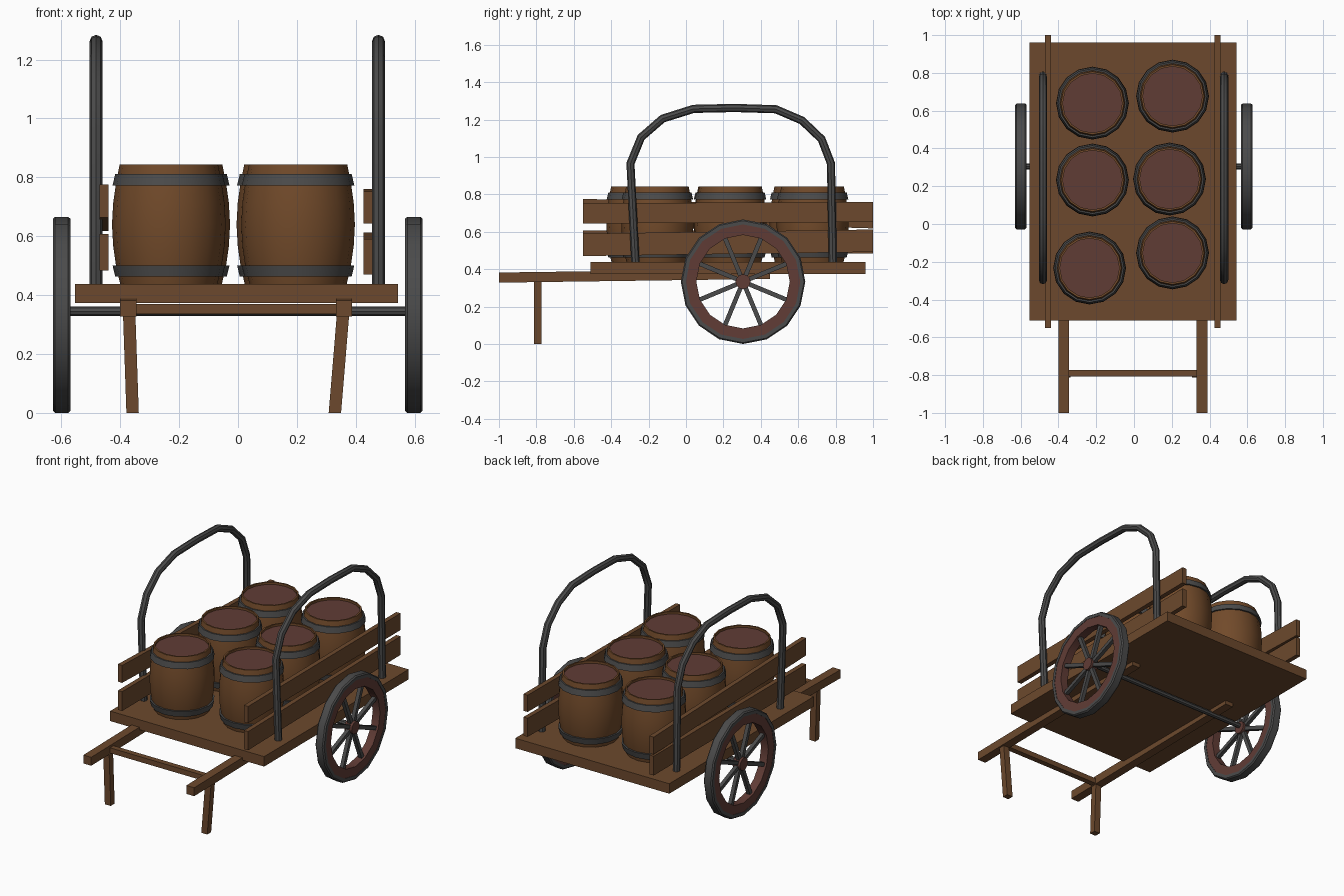
import bpy, bmesh, math
from mathutils import Vector

if "Cube" in bpy.data.objects:
    bpy.data.objects.remove(bpy.data.objects["Cube"])


def material(name, rgb):
    m = bpy.data.materials.new(name)
    m.diffuse_color = (*rgb, 1)
    m.use_nodes = True
    m.node_tree.nodes["Principled BSDF"].inputs["Base Color"].default_value = m.diffuse_color
    return m


WOOD = material("brown wood", (0.150, 0.066, 0.026))
STAVE = material("barrel wood", (0.165, 0.068, 0.023))
RED = material("red brown wood", (0.118, 0.045, 0.036))
IRON = material("dark iron", (0.070, 0.070, 0.070))


def finish(name, bm, mats, smooth=False):
    bmesh.ops.recalc_face_normals(bm, faces=bm.faces)
    me = bpy.data.meshes.new(name)
    bm.to_mesh(me)
    bm.free()
    for m in mats:
        me.materials.append(m)
    ob = bpy.data.objects.new(name, me)
    bpy.context.collection.objects.link(ob)
    if smooth:
        shade(ob)
    return ob


def shade(ob):
    bpy.ops.object.select_all(action='DESELECT')
    ob.select_set(True)
    bpy.context.view_layer.objects.active = ob
    bpy.ops.object.shade_smooth_by_angle(angle=math.radians(32))


def add_beam(bm, p0, p1, u, v):
    """Box from p0 to p1, with half-extent vectors u and v at both ends."""
    u, v = Vector(u), Vector(v)
    rings = [[bm.verts.new(Vector(p) + a * u + b * v)
              for a, b in ((-1, -1), (1, -1), (1, 1), (-1, 1))] for p in (p0, p1)]
    a, b = rings
    bm.faces.new(a)
    bm.faces.new(b)
    for i in range(4):
        j = (i + 1) % 4
        bm.faces.new((a[i], a[j], b[j], b[i]))


def beam(name, p0, p1, u, v, mat):
    bm = bmesh.new()
    add_beam(bm, p0, p1, u, v)
    return finish(name, bm, [mat])


def lathe(name, profile, center, mats, n=16, axis='z', closed=False, rule=None):
    """Spin (radius, height) points round the z or x axis."""
    bm = bmesh.new()
    c = Vector(center)
    rings = []
    for i in range(n):
        t = 2 * math.pi * i / n
        ring = []
        for r, h in profile:
            a, b = r * math.cos(t), r * math.sin(t)
            ring.append(bm.verts.new(c + Vector((a, b, h) if axis == 'z' else (h, a, b))))
        rings.append(ring)
    m = len(profile)
    for i in range(n):
        a, b = rings[i], rings[(i + 1) % n]
        for k in range(m if closed else m - 1):
            l = (k + 1) % m
            f = bm.faces.new((a[k], b[k], b[l], a[l]))
            f.material_index = rule(k) if rule else 0
    bmesh.ops.remove_doubles(bm, verts=bm.verts, dist=1e-5)
    return finish(name, bm, mats, True)


# Cart bed
beam("bed", (-0.005, -0.51, 0.405), (-0.005, 0.96, 0.405), (0.548, 0, 0), (0, 0, 0.032), WOOD)

# Handles, front legs and crossbar
for side, x, leg_top, leg_foot in (("left", -0.373, -0.370, -0.358), ("right", 0.360, 0.358, 0.329)):
    beam(side + "_handle", (x, -1.0, 0.355), (x, 0.45, 0.375), (0.028, 0, 0), (0, 0, 0.027), WOOD)
    beam(side + "_front_leg", (leg_foot, -0.793, 0), (leg_top, -0.793, 0.35),
         (0.021, 0, 0), (0, 0.020, 0), WOOD)
beam("crossbar", (-0.36, -0.79, 0.353), (0.345, -0.79, 0.353), (0, 0.018, 0), (0, 0, 0.017), WOOD)

# Side rails: x, z centre at front, z centre at back
for name, x, z0, z1, hz in (("left_upper_rail", -0.455, 0.720, 0.674, 0.056),
                            ("left_lower_rail", -0.455, 0.545, 0.545, 0.062),
                            ("right_upper_rail", 0.442, 0.698, 0.706, 0.054),
                            ("right_lower_rail", 0.442, 0.530, 0.552, 0.060)):
    beam(name, (x, -0.55, z0), (x, 1.0, z1), (0.015, 0, 0), (0, 0, hz), WOOD)

# Iron hoops above the sides
HOOP = [(-0.270, 0.43), (-0.297, 0.965), (-0.24, 1.105), (-0.125, 1.205), (0.04, 1.257),
        (0.26, 1.262), (0.48, 1.255), (0.62, 1.195), (0.725, 1.095), (0.775, 0.965), (0.785, 0.43)]
for side, x in (("left", -0.482), ("right", 0.477)):
    cu = bpy.data.curves.new(side + "_hoop", 'CURVE')
    cu.dimensions = '3D'
    cu.bevel_depth = 0.022
    cu.bevel_resolution = 2
    cu.use_fill_caps = True
    sp = cu.splines.new('POLY')
    sp.points.add(len(HOOP) - 1)
    for p, (y, z) in zip(sp.points, HOOP):
        p.co = (x, y, z, 1)
    cu.materials.append(IRON)
    ob = bpy.data.objects.new(side + "_hoop", cu)
    bpy.context.collection.objects.link(ob)
    bpy.ops.object.select_all(action='DESELECT')
    ob.select_set(True)
    bpy.context.view_layer.objects.active = ob
    bpy.ops.object.convert(target='MESH')
    shade(bpy.context.view_layer.objects.active)

# Axle and wheels
WY, WZ = 0.305, 0.333
lathe("axle", [(0, -0.58), (0.016, -0.58), (0.016, 0.58), (0, 0.58)], (0, WY, 0.345), [IRON], 8, 'x')
for side, x in (("left", -0.599), ("right", 0.597)):
    c = (x, WY, WZ)
    lathe(side + "_wheel_rim", [(0.250, -0.026), (0.316, -0.028), (0.316, 0.028), (0.250, 0.026)],
          c, [RED], 16, 'x', True)
    lathe(side + "_tyre", [(0.306, -0.030), (0.326, -0.030), (0.333, -0.022), (0.333, 0.022),
                           (0.326, 0.030), (0.306, 0.030)], c, [IRON], 16, 'x', True)
    lathe(side + "_hub", [(0, -0.027), (0.040, -0.027), (0.040, 0.027), (0, 0.027)], c, [RED], 12, 'x')
    bm = bmesh.new()
    for i in range(8):
        t = math.radians(22.5 + 45 * i)
        d = Vector((0, math.cos(t), math.sin(t)))
        w = Vector((0, -math.sin(t), math.cos(t)))
        add_beam(bm, Vector(c) + 0.03 * d, Vector(c) + 0.26 * d, w * 0.012, (0.012, 0, 0))
    finish(side + "_spokes", bm, [IRON])

# Barrels: bulged staves, recessed red lid, two iron bands
BODY = [(0, 0), (0.165, 0), (0.179, 0.06), (0.189, 0.13), (0.193, 0.203), (0.189, 0.276),
        (0.179, 0.346), (0.167, 0.406), (0.157, 0.406), (0.157, 0.392), (0, 0.392)]
spots = [(-0.22, 0.64), (-0.22, 0.233), (-0.235, -0.233), (0.204, 0.677), (0.188, 0.238), (0.204, -0.153)]
for i, (x, y) in enumerate(spots, 1):
    c = (x, y, 0.437)
    lathe(f"barrel_{i}", BODY, c, [STAVE, RED], 16, rule=lambda k: int(k == 9))
    for part, r0, r1, z0, z1 in (("lower", 0.182, 0.191, 0.026, 0.064),
                                 ("upper", 0.191, 0.182, 0.336, 0.374)):
        lathe(f"barrel_{i}_{part}_band", [(r0 - 0.022, z0), (r0, z0), (r1, z1), (r1 - 0.022, z1)],
              c, [IRON], 16, closed=True)
